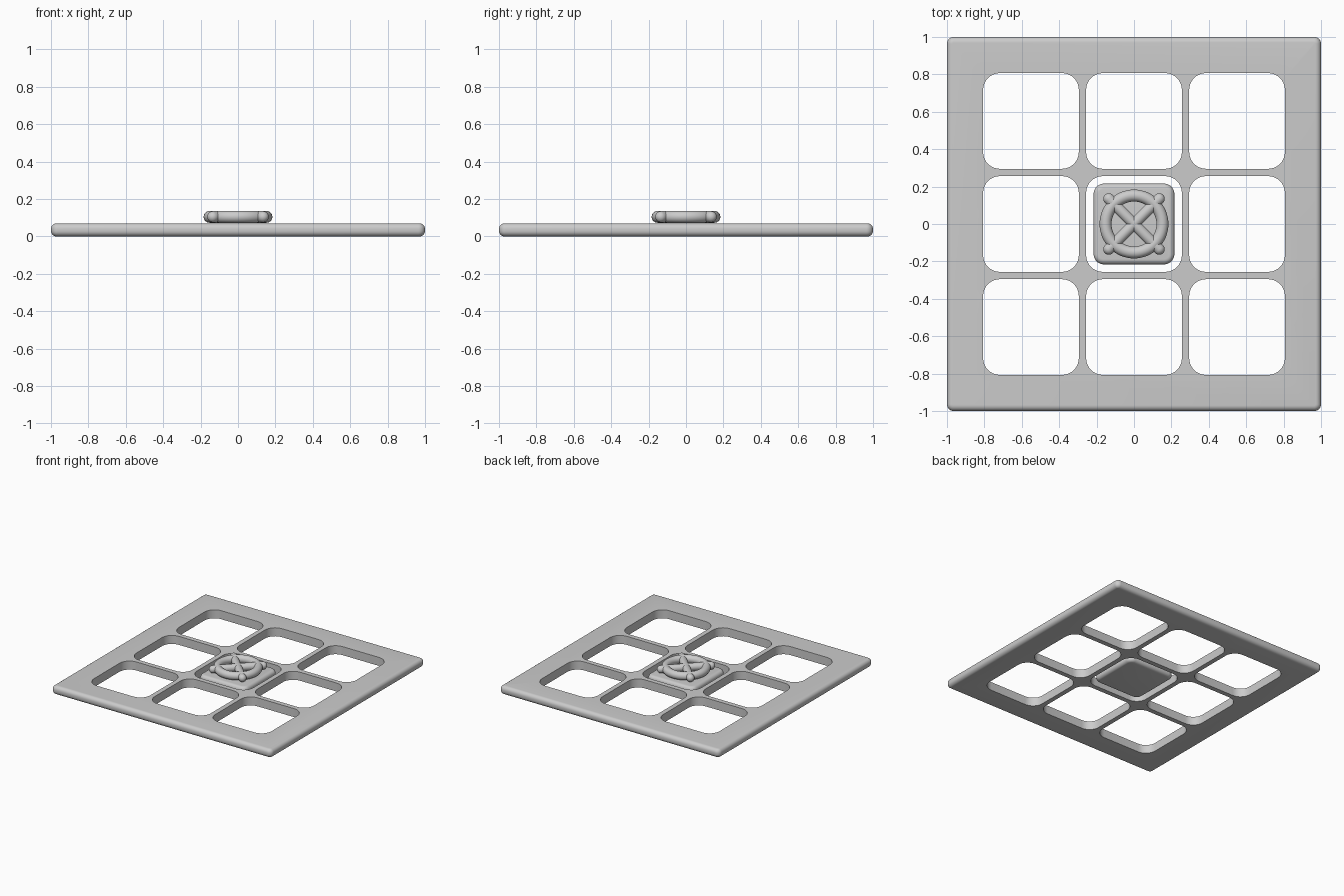
import bpy, bmesh, math
from mathutils import Vector

if "Cube" in bpy.data.objects:
    bpy.data.objects.remove(bpy.data.objects["Cube"])


def smooth(ob):
    bpy.ops.object.select_all(action='DESELECT')
    ob.select_set(True)
    bpy.context.view_layer.objects.active = ob
    bpy.ops.object.shade_smooth_by_angle(angle=math.radians(35))


def rounded_block(name, half, z0, z1, corner, edge=0.0, centers=((0, 0),)):
    """Square block(s) with rounded vertical corners and optional rounded rims."""
    bm = bmesh.new()
    for cx, cy in centers:
        verts = bmesh.ops.create_cube(bm, size=1)["verts"]
        for v in verts:
            v.co = Vector((cx + v.co.x * 2 * half, cy + v.co.y * 2 * half,
                           z0 if v.co.z < 0 else z1))
    upright = [e for e in bm.edges if abs(e.verts[0].co.z - e.verts[1].co.z) > 1e-4]
    bmesh.ops.bevel(bm, geom=upright, offset=corner, segments=8, profile=0.5,
                    affect='EDGES', clamp_overlap=False)
    if edge:
        rims = [e for e in bm.edges if abs(e.verts[0].co.z - e.verts[1].co.z) < 1e-5]
        bmesh.ops.bevel(bm, geom=rims, offset=edge, segments=6, profile=0.5,
                        affect='EDGES', clamp_overlap=False)
    bmesh.ops.recalc_face_normals(bm, faces=bm.faces)
    me = bpy.data.meshes.new(name)
    bm.to_mesh(me)
    bm.free()
    ob = bpy.data.objects.new(name, me)
    bpy.context.collection.objects.link(ob)
    return ob


# Flat frame with a 3 x 3 grid of rounded openings
plate = rounded_block("grid_plate", 1.0, 0.0, 0.07, 0.036, 0.03)
step = 0.551
cutter = rounded_block("opening_cutter", 0.256, -0.1, 0.2, 0.09,
                       centers=[(i * step, j * step) for i in (-1, 0, 1) for j in (-1, 0, 1)])
cut = plate.modifiers.new("openings", 'BOOLEAN')
cut.operation = 'DIFFERENCE'
cut.solver = 'EXACT'
cut.object = cutter
bpy.context.view_layer.objects.active = plate
plate.select_set(True)
bpy.ops.object.modifier_apply(modifier=cut.name)
bpy.data.objects.remove(cutter)
smooth(plate)

# Loose square tile in the middle opening
tile = rounded_block("center_tile", 0.216, 0.0, 0.07, 0.055, 0.028)
smooth(tile)

# Round ring lying on the tile
Z, R = 0.105, 0.032
bpy.ops.mesh.primitive_torus_add(major_radius=0.152, minor_radius=R, major_segments=64,
                                 minor_segments=20, location=(0, 0, Z))
bpy.context.object.name = "tile_ring"
smooth(bpy.context.object)

# Crossed round-ended bars
for k, ang in enumerate((45, 135)):
    bpy.ops.mesh.primitive_uv_sphere_add(segments=24, ring_count=16, radius=0.03)
    bar = bpy.context.object
    bar.name = f"cross_bar_{k + 1}"
    bm = bmesh.new()
    bm.from_mesh(bar.data)
    # split the sphere at its equator and stretch it into a capsule
    middle = [e for e in bm.edges if all(abs(v.co.z) < 1e-5 for v in e.verts)]
    bmesh.ops.split_edges(bm, edges=middle)
    for f in bm.faces:
        s = 1 if f.calc_center_median().z > 0 else -1
        for v in f.verts:
            v.tag = s > 0
    for v in bm.verts:
        v.co.z += 0.19 if v.tag else -0.19
    rim = [e for e in bm.edges if e.is_boundary]
    bmesh.ops.bridge_loops(bm, edges=rim)
    bmesh.ops.recalc_face_normals(bm, faces=bm.faces)
    bm.to_mesh(bar.data)
    bm.free()
    bar.location.z = Z
    bar.rotation_euler = (0, math.radians(90), math.radians(ang))
    smooth(bar)
